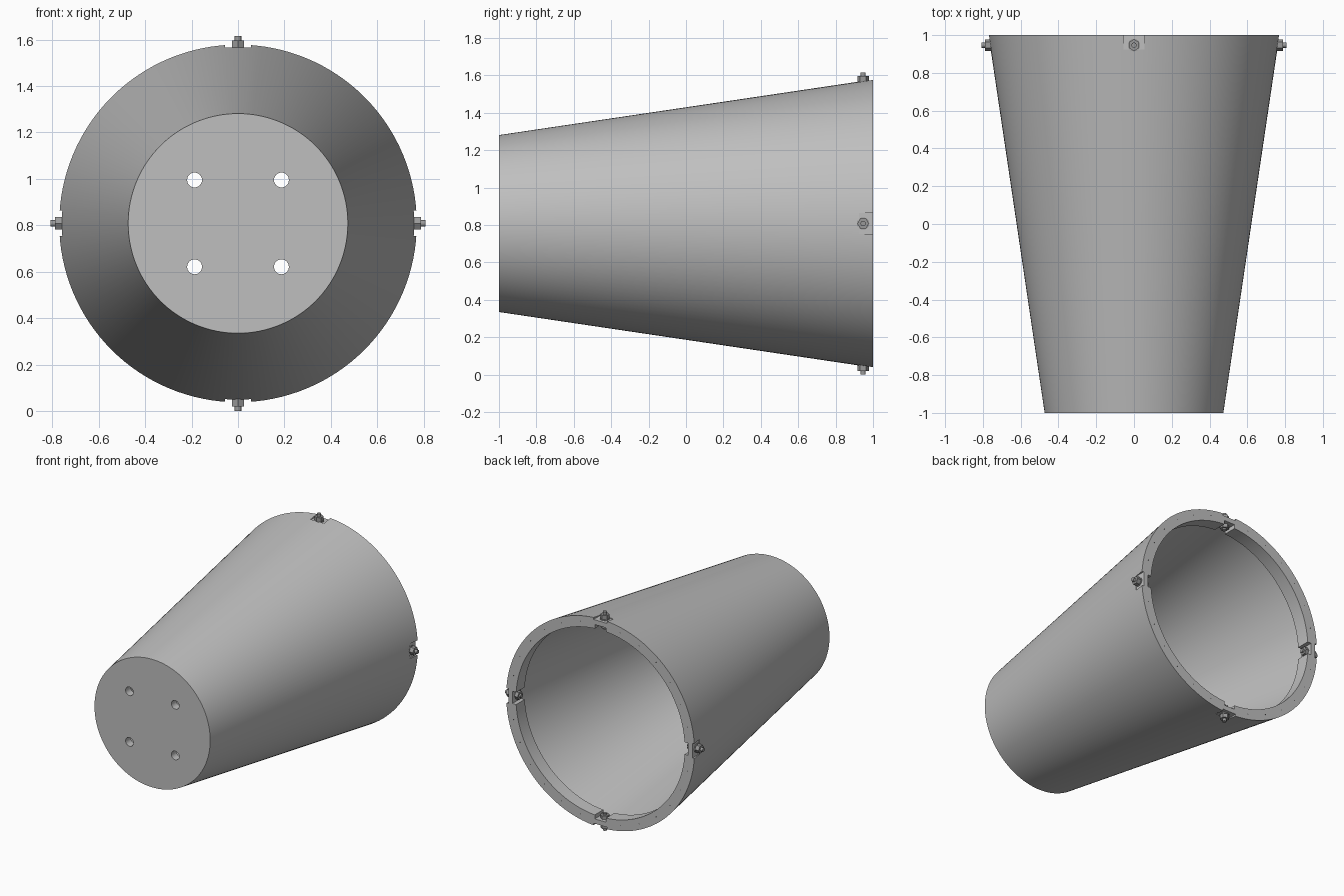
import bpy, bmesh, math
from mathutils import Matrix, Vector

if "Cube" in bpy.data.objects:
    bpy.data.objects.remove(bpy.data.objects["Cube"], do_unlink=True)

CENTRE = Matrix.Translation((0, 0, 0.808))
ALONG_Y = Matrix.Rotation(math.radians(-90), 4, 'X')


def material(name, value):
    m = bpy.data.materials.new(name)
    m.use_nodes = True
    colour = (value, value, value, 1)
    m.diffuse_color = colour
    m.node_tree.nodes["Principled BSDF"].inputs["Base Color"].default_value = colour
    return m


shell_grey = material("shell grey", 0.52)
bolt_grey = material("bolt grey", 0.32)
hole_dark = material("pin hole dark", 0.08)


def add_cone(bm, r1, r2, start, end, matrix, sides):
    """Capped cone running from start to end along the local z of matrix."""
    bmesh.ops.create_cone(
        bm, cap_ends=True, segments=sides, radius1=r1, radius2=r2, depth=end - start,
        matrix=matrix @ Matrix.Translation((0, 0, (start + end) / 2)))


def add_box(bm, low, high, matrix):
    low, high = Vector(low), Vector(high)
    size = Matrix.Diagonal((*(high - low), 1))
    bmesh.ops.create_cube(bm, size=1, matrix=matrix @ Matrix.Translation((low + high) / 2) @ size)


def make_object(name, bm, mat):
    mesh = bpy.data.meshes.new(name)
    bm.to_mesh(mesh)
    bm.free()
    mesh.materials.append(mat)
    obj = bpy.data.objects.new(name, mesh)
    bpy.context.collection.objects.link(obj)
    return obj


def cut(target, bm):
    """Subtract the shape in bm from target and drop the cutter."""
    cutter = make_object("cutter", bm, shell_grey)
    cutter.hide_render = True
    mod = target.modifiers.new("cut", 'BOOLEAN')
    mod.operation = 'DIFFERENCE'
    mod.solver = 'EXACT'
    mod.object = cutter
    graph = bpy.context.evaluated_depsgraph_get()
    mesh = bpy.data.meshes.new_from_object(target.evaluated_get(graph))
    target.modifiers.clear()
    target.data = mesh
    bpy.data.objects.remove(cutter, do_unlink=True)


def smooth(obj):
    bpy.ops.object.select_all(action='DESELECT')
    obj.select_set(True)
    bpy.context.view_layer.objects.active = obj
    bpy.ops.object.shade_smooth_by_angle(angle=math.radians(30))


# Tapered shell with a closed front plate
axis = CENTRE @ ALONG_Y
quarters = [CENTRE @ Matrix.Rotation(math.radians(90 * i), 4, 'Y') for i in range(4)]
bm = bmesh.new()
add_cone(bm, 0.473, 0.77, -1, 1, axis, 128)
shell = make_object("tapered_shell", bm, shell_grey)

# Hollow inside, then the narrower opening that leaves a rear flange
bm = bmesh.new()
add_cone(bm, 0.462, 0.733, -0.94, 0.9, axis, 128)
cut(shell, bm)
bm = bmesh.new()
add_cone(bm, 0.69, 0.69, 0.8, 1.1, axis, 128)
cut(shell, bm)

# Four mounting holes in the front plate
bm = bmesh.new()
for x in (-0.187, 0.187):
    for y in (-0.187, 0.187):
        add_cone(bm, 0.032, 0.032, -1.1, -0.8, axis @ Matrix.Translation((x, y, 0)), 32)
cut(shell, bm)

# Bolt pockets outside and inside the flange
bm = bmesh.new()
for q in quarters:
    add_box(bm, (-0.055, 0.925, 0.753), (0.055, 1.1, 0.9), q)
    add_box(bm, (-0.045, 0.88, 0.6), (0.045, 1.1, 0.718), q)
cut(shell, bm)
smooth(shell)

# Radial bolts with a hex nut on each side of the flange
for place, q in zip(("top", "left", "bottom", "right"), quarters):
    seat = q @ Matrix.Translation((0, 0.947, 0))
    bm = bmesh.new()
    add_cone(bm, 0.014, 0.014, 0.68, 0.808, seat, 16)
    add_cone(bm, 0.033, 0.033, 0.752, 0.758, seat, 24)
    for start, end in ((0.758, 0.788), (0.692, 0.719)):
        add_cone(bm, 0.031, 0.031, start, end, seat, 6)
    smooth(make_object(place + "_bolt", bm, bolt_grey))

# Tiny pin holes around the flange face
bm = bmesh.new()
for q in quarters:
    for step in range(1, 7):
        turn = Matrix.Rotation(math.radians(90 * step / 7), 4, 'Y')
        spot = q @ turn @ Matrix.Translation((0, 0, 0.73)) @ ALONG_Y
        add_cone(bm, 0.004, 0.004, 0.998, 1.0005, spot, 8)
make_object("flange_pin_holes", bm, hole_dark)
